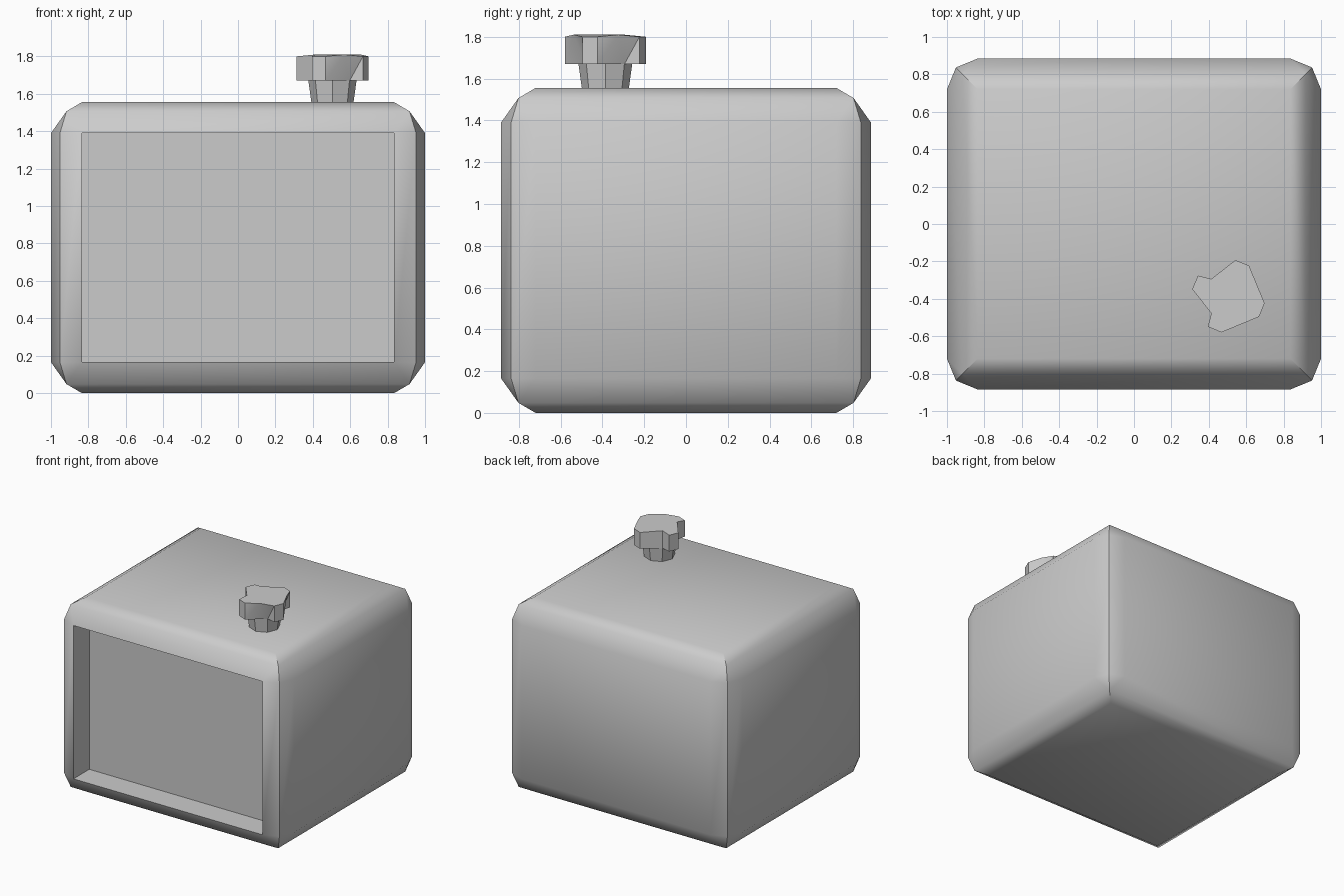
import bpy, bmesh, math
from mathutils import Vector

cube = bpy.data.objects.get("Cube")
if cube:
    bpy.data.objects.remove(cube, do_unlink=True)

grey = bpy.data.materials.new("light_grey")
grey.use_nodes = True
grey.diffuse_color = (0.6, 0.6, 0.6, 1)
grey.node_tree.nodes["Principled BSDF"].inputs["Base Color"].default_value = (0.6, 0.6, 0.6, 1)


def finish(bm, name, angle):
    bmesh.ops.recalc_face_normals(bm, faces=bm.faces)
    mesh = bpy.data.meshes.new(name)
    bm.to_mesh(mesh)
    bm.free()
    mesh.materials.append(grey)
    ob = bpy.data.objects.new(name, mesh)
    bpy.context.collection.objects.link(ob)
    bpy.ops.object.select_all(action="DESELECT")
    ob.select_set(True)
    bpy.context.view_layer.objects.active = ob
    bpy.ops.object.shade_smooth_by_angle(angle=math.radians(angle))


def bridge(bm, low, high):
    n = len(low)
    for i in range(n):
        j = (i + 1) % n
        bm.faces.new((low[i], low[j], high[j], high[i]))


# Casing: rounded box, corners meeting at one point on the corner sphere
X, Y, H, R = 1.0, 0.885, 1.555, 0.165
MID = 0.048
SIGNS = [(1, 1), (-1, 1), (-1, -1), (1, -1)]
bm = bmesh.new()


def rect(inset, z):
    return [bm.verts.new((sx * (X - inset), sy * (Y - inset), z)) for sx, sy in SIGNS]


def rounded_ring(z):
    ring = []
    for sx, sy in SIGNS:
        corner = [(X, Y - R), (X - MID, Y - MID), (X - R, Y)]
        if sx * sy < 0:
            corner.reverse()
        ring += [bm.verts.new((sx * x, sy * y, z)) for x, y in corner]
    return ring


belts = []
for edge_z, mid_z, belt_z in ((0, MID, R), (H, H - MID, H - R)):
    cap, mid, belt = rect(R, edge_z), rect(0.083, mid_z), rounded_ring(belt_z)
    bm.faces.new(cap)
    bridge(bm, mid, cap)
    for i in range(4):
        a, b, c = belt[3 * i:3 * i + 3]
        j = (i + 1) % 4
        bm.faces.new((a, b, mid[i]))
        bm.faces.new((b, c, mid[i]))
        bm.faces.new((c, belt[3 * j], mid[j], mid[i]))
    belts.append(belt)
bridge(bm, *belts)

# Recessed front panel, pushed straight back
bmesh.ops.recalc_face_normals(bm, faces=bm.faces)
front = min(bm.faces, key=lambda f: f.calc_center_median().y)
panel = bmesh.ops.extrude_face_region(bm, geom=[front])["geom"]
bmesh.ops.delete(bm, geom=[front], context="FACES_ONLY")
bmesh.ops.translate(bm, verts=[v for v in panel if isinstance(v, bmesh.types.BMVert)],
                    vec=(0, 0.2, 0))
finish(bm, "casing", 40)

# Knob: octagonal stem under a four-lobed cap
CENTRE = Vector((0.505, -0.386, 0))
bm = bmesh.new()


def polar(radius, degrees, z):
    a = math.radians(degrees)
    return CENTRE + Vector((radius * math.cos(a), radius * math.sin(a), z))


stem = [[bm.verts.new(polar(r, 45 * i, z)) for i in range(8)]
        for r, z in ((0.11, H - 0.02), (0.13, 1.68))]
bridge(bm, *stem)
bm.faces.new(stem[0])
finish(bm, "knob_stem", 30)

bm = bmesh.new()
low, high = [], []
for k in range(4):
    turn = 90 * k
    lobe = [(0.197, turn + 56), (0.197, turn + 79)]
    notch = (0.13, turn + 135)
    for r, a in lobe:
        low.append(bm.verts.new(polar(r, a, 1.67)))
        high.append(bm.verts.new(polar(r, a, 1.8)))
    low.append(bm.verts.new(polar(*notch, 1.67)))
    # The notches on two sides are closed along the top rim
    if k < 2:
        high.append(bm.verts.new(polar(*notch, 1.81)))
    else:
        end = (polar(0.197, turn + 79, 1.81) + polar(0.197, turn + 146, 1.81)) / 2
        high.append(bm.verts.new(end))
bridge(bm, low, high)
bm.faces.new(low)
bm.faces.new(high)
bmesh.ops.triangulate(bm, faces=[f for f in bm.faces if len(f.verts) == 4])
finish(bm, "knob_cap", 30)
